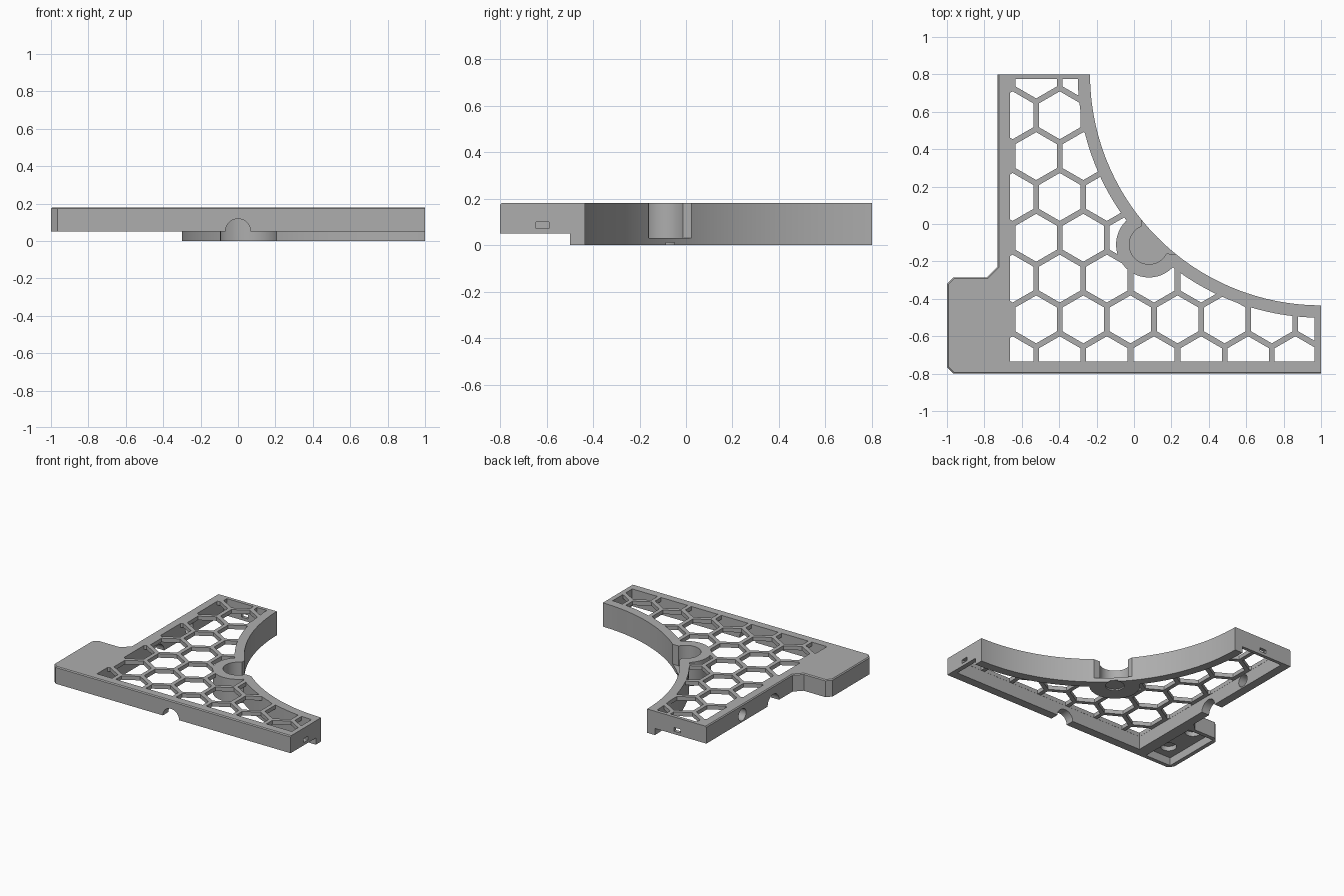
import bpy, bmesh, math
from math import radians, cos, sin
from mathutils import Vector

cube = bpy.data.objects.get("Cube")
if cube:
    bpy.data.objects.remove(cube, do_unlink=True)

TOP, WALL_BOTTOM, PANEL_BOTTOM = 0.18, 0.05, 0.15
ARC_CENTRE = Vector((1.0, 0.8))
ARC_R, RIM_R = 1.235, 1.30
BOSS = Vector((0.08, -0.11))


def prisms(name, outlines, z0, z1):
    """One object made of vertical prisms, one for each 2D outline."""
    bm = bmesh.new()
    for outline in outlines:
        face = bm.faces.new([bm.verts.new((p[0], p[1], z0)) for p in outline])
        ext = bmesh.ops.extrude_face_region(bm, geom=[face])["geom"]
        moved = [v for v in ext if isinstance(v, bmesh.types.BMVert)]
        bmesh.ops.translate(bm, verts=moved, vec=(0, 0, z1 - z0))
    bmesh.ops.recalc_face_normals(bm, faces=bm.faces)
    mesh = bpy.data.meshes.new(name)
    bm.to_mesh(mesh)
    bm.free()
    obj = bpy.data.objects.new(name, mesh)
    bpy.context.collection.objects.link(obj)
    return obj


def arc(centre, r, a0, a1, n):
    steps = [radians(a0 + (a1 - a0) * i / n) for i in range(n + 1)]
    return [(centre[0] + r * cos(a), centre[1] + r * sin(a)) for a in steps]


def circle(centre, r, n=48):
    return arc(centre, r, 0, 360, n)[:-1]


def box(x0, x1, y0, y1):
    return [(x0, y0), (x1, y0), (x1, y1), (x0, y1)]


def combine(target, cutter, operation="DIFFERENCE"):
    """Apply a boolean and drop the cutter."""
    mod = target.modifiers.new("cut", "BOOLEAN")
    mod.operation, mod.solver, mod.object = operation, "EXACT", cutter
    bpy.context.view_layer.update()
    graph = bpy.context.evaluated_depsgraph_get()
    mesh = bpy.data.meshes.new_from_object(target.evaluated_get(graph))
    target.modifiers.clear()
    target.data = mesh
    bpy.data.objects.remove(cutter, do_unlink=True)


def lying_cylinder(name, centre, r, axis, length):
    """Horizontal round cutter along x or y."""
    obj = prisms(name, [circle((0, 0), r, 40)], -length / 2, length / 2)
    turn = Vector((0, 0, 1)).rotation_difference(Vector(axis)).to_matrix().to_4x4()
    obj.data.transform(turn)
    obj.location = centre
    return obj


def inner_region(name, inset, z0, z1):
    """Space inside the frame walls, the curved rim and the boss."""
    x0, x1 = -0.665 + inset, 0.965 - inset
    y0, y1 = -0.735 + inset, 0.775 - inset
    r = RIM_R + inset
    a0 = 180 + math.degrees(math.asin((ARC_CENTRE.y - y1) / r))
    a1 = 270 - math.degrees(math.asin((ARC_CENTRE.x - x1) / r))
    outline = [(x0, y1), (x0, y0), (x1, y0)] + arc(ARC_CENTRE, r, a1, a0, 64)
    region = prisms(name, [outline], z0, z1)
    combine(region, prisms("boss_keep", [circle(BOSS, 0.175 + inset)], z0 - 0.1, z1 + 0.1))
    return region


# Bracket outline with side tab and concave edge
tab = [(-0.73, -0.23), (-0.785, -0.285), (-0.965, -0.285),
       (-1, -0.32), (-1, -0.765), (-0.965, -0.8)]
outline = [(-0.73, 0.8)] + tab + [(1, -0.8)] + arc(ARC_CENTRE, ARC_R, 270, 180, 72)
body = prisms("bracket_body", [outline], 0, TOP)

# Fine chamfer on the straight outer top edges
bm = bmesh.new()
bm.from_mesh(body.data)
edges = [e for e in bm.edges if all(v.co.z > TOP - 0.001 for v in e.verts)
         and (all(v.co.x < -0.72 for v in e.verts) or all(v.co.y < -0.79 for v in e.verts))]
bmesh.ops.bevel(bm, geom=edges, offset=0.007, segments=1, affect="EDGES")
bm.to_mesh(body.data)
bm.free()

# Raise the underside, leaving only the curved rim and boss as a foot
under = prisms("underside_cut", [[(-1.1, 0.89), (-1.1, -0.9), (1.09, -0.9)]
               + arc(ARC_CENTRE, RIM_R, 274, 176, 72)], -0.1, WALL_BOTTOM)
combine(under, prisms("boss_keep", [circle(BOSS, 0.175)], -0.2, 0.2))
combine(body, under)

# Hollow below the panel
combine(body, inner_region("cavity", 0, -0.1, PANEL_BOTTOM))

# Honeycomb openings, clipped to the panel
PITCH, HOLE_R = 0.252, 0.128
cells = []
for row in range(-1, 7):
    y = -0.51 + row * PITCH * 0.866
    shift = (row % 2) * PITCH / 2
    for col in range(-1, 8):
        c = Vector((-0.523 + shift + col * PITCH, y))
        if (c - ARC_CENTRE).length > RIM_R - HOLE_R:
            cells.append(arc(c, HOLE_R, 30, 330, 5))
honeycomb = prisms("honeycomb", cells, PANEL_BOTTOM - 0.02, TOP + 0.05)
combine(honeycomb, inner_region("panel_limit", 0.001, 0, TOP + 0.1), "INTERSECT")
combine(body, honeycomb)

# Round pocket opening onto the concave edge, with flared lips
combine(body, prisms("pocket", [circle(BOSS, 0.105)], 0.03, 0.3))
u, v = Vector((1, 1)).normalized(), Vector((1, -1)).normalized()
mid = ARC_CENTRE - u * ARC_R
flare = [mid - u * 0.035 - v * 0.085, mid - u * 0.035 + v * 0.085,
         mid + u * 0.016 + v * 0.14, mid + u * 0.016 - v * 0.14]
combine(body, prisms("pocket_flare", [flare], 0.03, 0.31))
combine(body, prisms("foot_recess", [circle(BOSS, 0.065, 32)], -0.1, 0.01))

# Cable notches in the front and left walls, and a round hole
combine(body, lying_cylinder("front_notch", (0, -0.78, WALL_BOTTOM), 0.068, (0, 1, 0), 0.16))
combine(body, lying_cylinder("side_notch", (-0.71, 0, WALL_BOTTOM), 0.068, (1, 0, 0), 0.16))
combine(body, lying_cylinder("side_hole", (-0.71, 0.37, 0.105), 0.045, (1, 0, 0), 0.16))

# Small slots in the two end walls
combine(body, prisms("right_slot", [box(0.9, 1.1, -0.645, -0.59)], 0.072, 0.1))
combine(body, prisms("back_slot", [box(-0.513, -0.458, 0.7, 0.9)], 0.072, 0.1))

# Tab underside: tray with two round seats
combine(body, prisms("tab_tray", [box(-0.97, -0.755, -0.77, -0.315)], 0, 0.11))
combine(body, prisms("tab_seats", [circle((-0.863, y), 0.055, 32) for y in (-0.66, -0.4)],
                     0.08, 0.145))

# Plain grey finish
mat = bpy.data.materials.new("plain_grey")
mat.use_nodes = True
grey = (0.42, 0.42, 0.42, 1)
mat.diffuse_color = grey
mat.node_tree.nodes["Principled BSDF"].inputs["Base Color"].default_value = grey
body.data.materials.clear()
body.data.materials.append(mat)

bpy.ops.object.select_all(action="DESELECT")
body.select_set(True)
bpy.context.view_layer.objects.active = body
bpy.ops.object.shade_smooth_by_angle(angle=radians(25))
